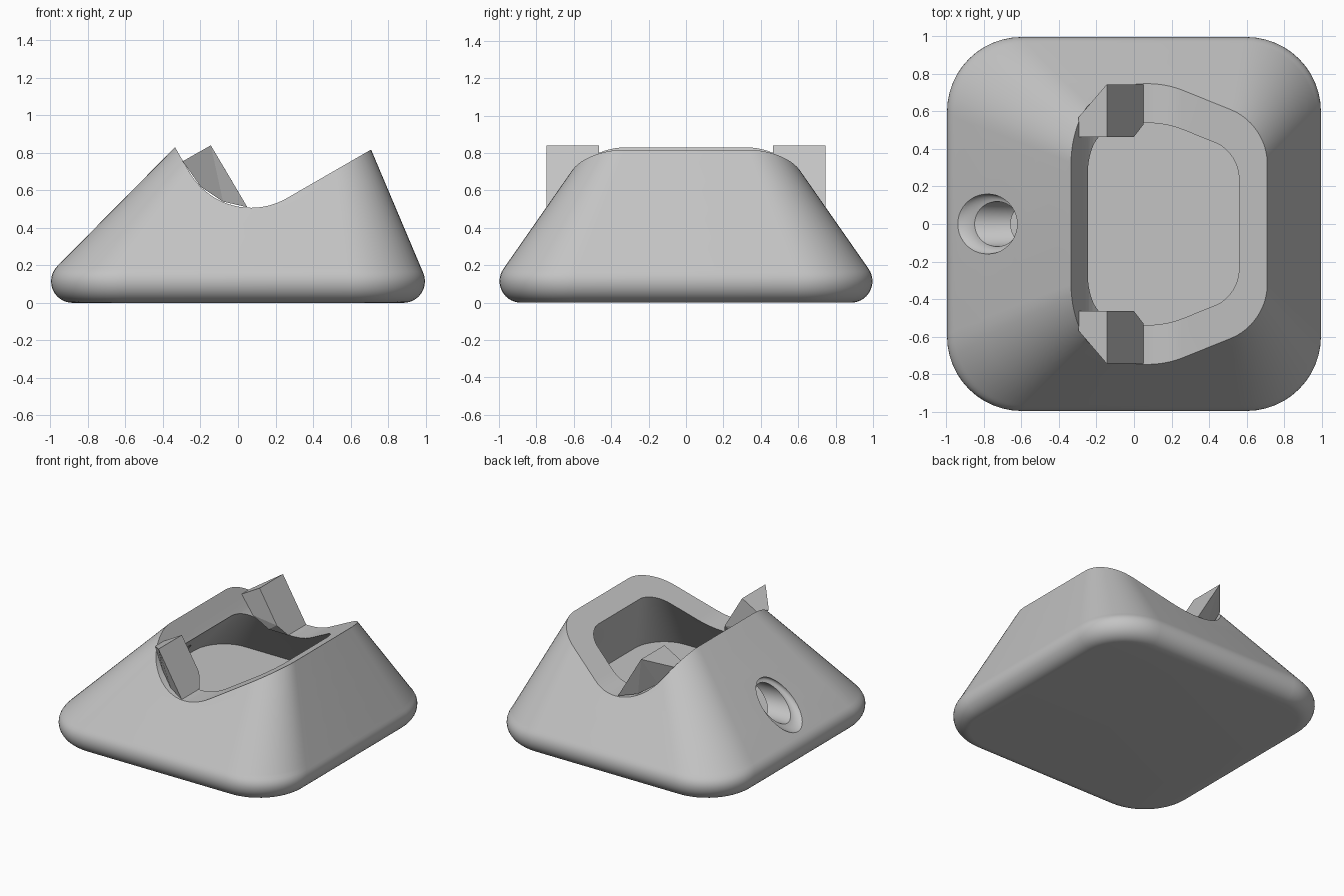
import bpy, bmesh, math
from mathutils import Vector

if "Cube" in bpy.data.objects:
    bpy.data.objects.remove(bpy.data.objects["Cube"])

grey = bpy.data.materials.new("light grey")
grey.diffuse_color = (0.55, 0.55, 0.55, 1)
grey.use_nodes = True
grey.node_tree.nodes["Principled BSDF"].inputs["Base Color"].default_value = grey.diffuse_color


def finish(name, bm):
    bmesh.ops.recalc_face_normals(bm, faces=bm.faces)
    me = bpy.data.meshes.new(name)
    bm.to_mesh(me)
    bm.free()
    ob = bpy.data.objects.new(name, me)
    bpy.context.collection.objects.link(ob)
    me.materials.append(grey)
    return ob


def loft(name, rings):
    """Skin a stack of equal-length point loops and cap both ends."""
    bm = bmesh.new()
    loops = [[bm.verts.new(p) for p in ring] for ring in rings]
    n = len(loops[0])
    for a, b in zip(loops, loops[1:]):
        for i in range(n):
            j = (i + 1) % n
            bm.faces.new((a[i], a[j], b[j], b[i]))
    bm.faces.new(loops[0])
    bm.faces.new(loops[-1])
    return finish(name, bm)


def rounded_rect(xl, xr, yh, r, z, steps=12):
    pts = []
    for k, (cx, cy) in enumerate([(xr - r, yh - r), (xl + r, yh - r),
                                  (xl + r, r - yh), (xr - r, r - yh)]):
        for s in range(steps + 1):
            a = math.pi / 2 * (k + s / steps)
            pts.append((cx + r * math.cos(a), cy + r * math.sin(a), z))
    return pts


# Side profile: rounded foot of radius R, then a straight inward slope
R, C = 0.115, 0.882
SLOPES = dict(left=0.99, right=0.423, side=0.698)


def reach(z, slope):
    a = math.atan(slope)
    zt = R + R * math.sin(a)
    if z <= zt:
        return C + math.sqrt(max(0, R * R - (z - R) ** 2))
    return C + R * math.cos(a) - (z - zt) * slope


def section(z, inset=0.0, radius=None):
    def d(key):
        s = SLOPES[key]
        return reach(z, s) - inset * math.sqrt(1 + s * s)
    if radius is None:
        radius = 0.4 - (1 - reach(z, 0.0)) if z < 0.18 else 0.4 - (z - 0.18) * 0.31
    return rounded_rect(-d("left"), d("right"), d("side"), radius, z)


# Body: tapered block with rounded foot
levels = [R + R * math.sin(math.radians(a)) for a in range(-90, 46, 9)]
body = loft("body", [section(z) for z in levels + [0.35, 0.5, 0.65, 0.8, 0.92]])

# Saddle cutter: two perpendicular planes joined by an arc
SR, SX, SZ = 0.38, 0.07, 0.887
profile = [(SX + SR * math.cos(math.radians(a)), SZ + SR * math.sin(math.radians(a)))
           for a in range(210, 301, 5)]
(x0, z0), (x1, z1) = profile[0], profile[-1]
profile = [(x0 - 0.5, z0 + 0.866)] + profile + [(x1 + 1.3, z1 + 0.75), (x1 + 1.3, 1.7)]
saddle = loft("saddle_cutter", [[(x, y, z) for x, z in profile] for y in (-1.5, 1.5)])

# Pocket cutter: inner cavity following the tapered walls
pocket = loft("pocket_cutter", [section(z, 0.172, 0.25 - (z - 0.175) * 0.2)
                                for z in (0.197, 0.4, 0.6, 0.85)])

# Cable hole cutter: flared mouth lying on the left slope
mouth = [(-0.1, 0.16), (0.0, 0.16)]
for k in range(1, 7):
    a = math.radians(15 * k)
    mouth.append((0.05 * math.sin(a), 0.12 + 0.04 * math.cos(a)))
mouth.append((0.42, 0.12))
rings = []
for d, r in mouth:
    ring = []
    for i in range(40):
        a = math.tau * i / 40
        z = 0.38 + r * math.sin(a)
        ring.append((-reach(z, SLOPES["left"]) + d, r * math.cos(a), z))
    rings.append(ring)
hole = loft("cable_hole_cutter", rings)

for cutter in (saddle, pocket, hole):
    m = body.modifiers.new(cutter.name, "BOOLEAN")
    m.operation, m.solver, m.object = "DIFFERENCE", "EXACT", cutter
bpy.context.view_layer.objects.active = body
body.select_set(True)
for m in list(body.modifiers):
    bpy.ops.object.modifier_apply(modifier=m.name)
for cutter in (saddle, pocket, hole):
    bpy.data.objects.remove(cutter)
bpy.ops.object.shade_smooth_by_angle(angle=math.radians(30))

# Retaining clips: wedges rising from the saddle on both sides
corners = [(-0.295, 0.57, 0.755), (-0.145, 0.745, 0.84), (0.05, 0.745, 0.51),
           (-0.295, 0.465, 0.755), (-0.145, 0.465, 0.84), (0.0, 0.465, 0.595),
           (0.05, 0.53, 0.51), (-0.2, 0.62, 0.62), (-0.2, 0.465, 0.62),
           (-0.08, 0.69, 0.54), (-0.08, 0.48, 0.54)]
for name, side in (("front_clip", -1), ("back_clip", 1)):
    bm = bmesh.new()
    for x, y, z in corners:
        bm.verts.new(Vector((x, y * side, z)))
    bmesh.ops.convex_hull(bm, input=bm.verts)
    finish(name, bm)
